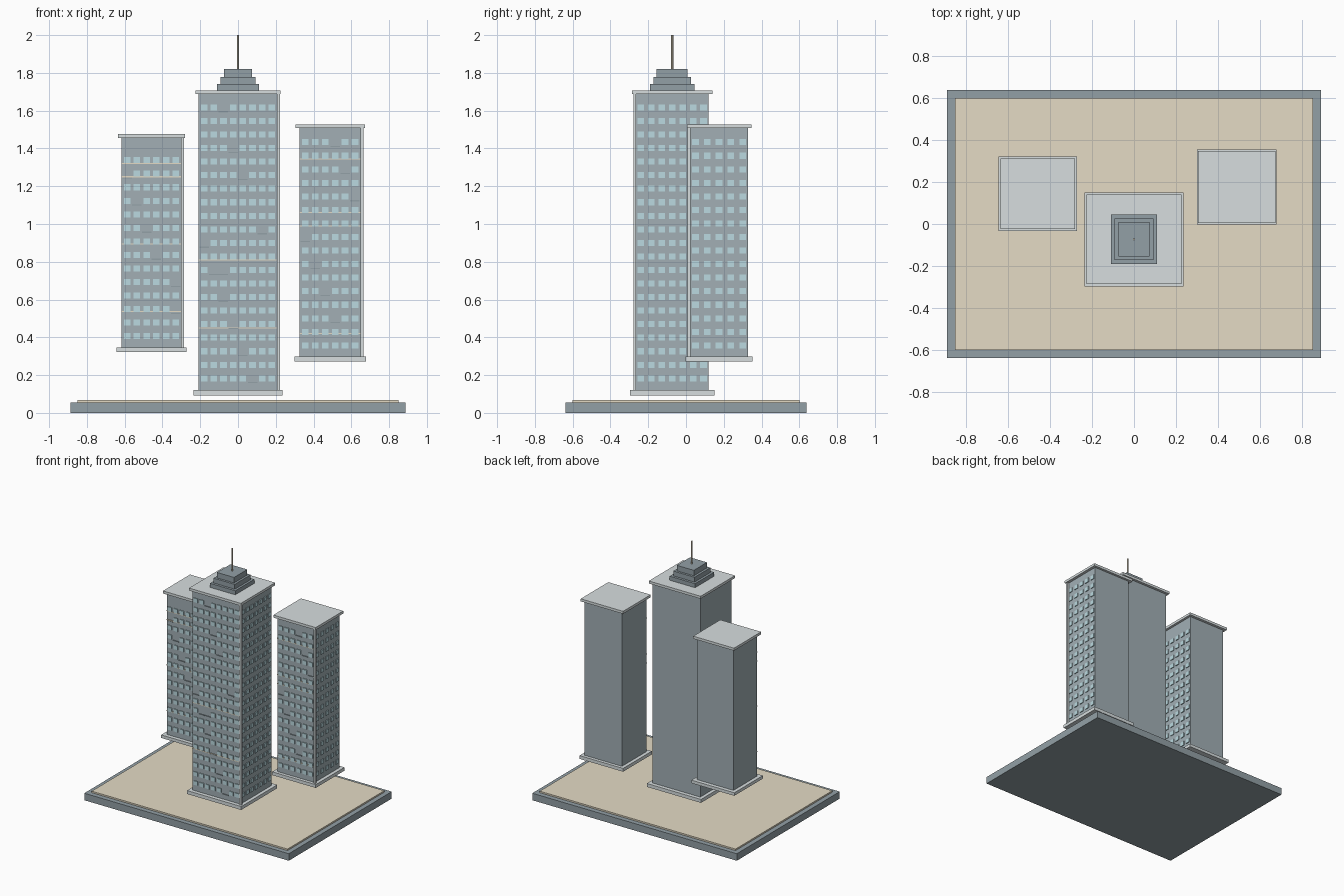
import bpy, bmesh
from mathutils import Matrix, Vector

if "Cube" in bpy.data.objects:
    bpy.data.objects.remove(bpy.data.objects["Cube"])


def material(name, rgb):
    m = bpy.data.materials.new(name)
    m.diffuse_color = (*rgb, 1)
    m.use_nodes = True
    m.node_tree.nodes["Principled BSDF"].inputs["Base Color"].default_value = m.diffuse_color
    return m


WALL = material("wall_slate", (0.36, 0.43, 0.46))
DARK = material("dark_slate", (0.29, 0.35, 0.38))
TRIM = material("pale_trim", (0.68, 0.73, 0.74))
GLASS = material("window_glass", (0.50, 0.70, 0.75))
SAND = material("sand", (0.78, 0.71, 0.56))


def boxes(name, mat, items):
    """One object made of boxes, each given as (x0, x1, y0, y1, z0, z1)."""
    bm = bmesh.new()
    for x0, x1, y0, y1, z0, z1 in items:
        centre = Vector((x0 + x1, y0 + y1, z0 + z1)) / 2
        size = Matrix.Diagonal((x1 - x0, y1 - y0, z1 - z0, 1))
        bmesh.ops.create_cube(bm, size=1, matrix=Matrix.Translation(centre) @ size)
    me = bpy.data.meshes.new(name)
    bm.to_mesh(me)
    bm.free()
    me.materials.append(mat)
    ob = bpy.data.objects.new(name, me)
    bpy.context.collection.objects.link(ob)
    return ob


def block(cx, cy, hx, hy, z0, z1):
    return (cx - hx, cx + hx, cy - hy, cy + hy, z0, z1)


def tower(name, c, body, foot, cap, z, rows, row_z, cols, step, blanks, bands):
    cx, cy = c
    hx, hy = body
    z_foot, z_body, z_cap, z_top = z
    boxes(name + "_body", WALL, [block(cx, cy, hx, hy, z_body, z_cap)])
    boxes(name + "_foot_slab", TRIM, [block(cx, cy, *foot, z_foot, z_body)])
    boxes(name + "_roof_slab", TRIM, [block(cx, cy, *cap, z_cap, z_top)])
    # pale post on the front right corner
    fx, fy = cx + hx, cy - hy
    boxes(name + "_corner_post", TRIM,
          [(fx - 0.002, fx + 0.014, fy - 0.013, fy + 0.002, z_body, z_cap)])
    # windows on the front and right faces, with some front bays left blank
    panes, panels = [], []
    d, w, h = 0.006, 0.0175, 0.016
    for r in range(rows):
        zc = row_z - r * 0.0717
        for i in range(cols[0]):
            x = cx + (i - (cols[0] - 1) / 2) * step[0]
            if (r, i) in blanks:
                panels.append((x - 0.025, x + 0.025, fy - d, fy + 0.002, zc - 0.026, zc - 0.020))
            else:
                panes.append((x - w, x + w, fy - d, fy + 0.002, zc - h, zc + h))
        for i in range(cols[1]):
            y = cy + (i - (cols[1] - 1) / 2) * step[1]
            panes.append((fx - 0.002, fx + d, y - w, y + w, zc - h, zc + h))
    boxes(name + "_windows", GLASS, panes)
    boxes(name + "_ledges", DARK, panels)
    # thin sand coloured floor bands
    boxes(name + "_floor_bands", SAND,
          [(cx - hx, cx + hx, fy - 0.005, fy + 0.002, b - 0.003, b + 0.003) for b in bands])


# base plate and ground inlay
boxes("base_plate", DARK, [block(0, 0, 0.888, 0.638, 0, 0.055)])
boxes("ground_inlay", SAND, [block(0, 0, 0.85, 0.60, 0.05, 0.067)])

# three towers
tower("centre_tower", (0, -0.073), (0.208, 0.193), (0.235, 0.223), (0.225, 0.213),
      (0.093, 0.12, 1.688, 1.708), 21, 1.617, (8, 7), (0.0513, 0.0553),
      {(0, 2), (3, 3), (5, 4), (9, 6), (10, 0), (12, 1), (12, 2), (14, 2), (16, 3), (18, 4), (20, 5)},
      (0.81, 0.45))
tower("left_tower", (-0.458, 0.144), (0.158, 0.147), (0.186, 0.177), (0.177, 0.168),
      (0.323, 0.347, 1.456, 1.476), 14, 1.338, (6, 5), (0.0517, 0.0600),
      {(1, 0), (3, 1), (5, 2), (7, 3), (9, 5), (11, 5)},
      (1.32, 1.25, 0.895, 0.537))
tower("right_tower", (0.488, 0.175), (0.162, 0.153), (0.189, 0.178), (0.184, 0.171),
      (0.272, 0.298, 1.507, 1.527), 16, 1.433, (6, 5), (0.0525, 0.0625),
      {(0, 3), (2, 4), (4, 5), (7, 0), (9, 1), (11, 2), (13, 3)},
      (1.345, 1.06, 0.99, 0.42))

# stepped crown on the centre tower
boxes("stepped_crown", DARK, [
    block(0, -0.073, 0.110, 0.118, 1.705, 1.740),
    block(0, -0.073, 0.092, 0.099, 1.740, 1.778),
    block(0, -0.073, 0.074, 0.082, 1.778, 1.821)])

# antenna
bpy.ops.mesh.primitive_cylinder_add(vertices=12, radius=0.0055, depth=0.18,
                                    location=(0, -0.073, 1.91))
bpy.context.object.name = "antenna"
bpy.context.object.data.materials.append(SAND)
bpy.ops.object.shade_smooth_by_angle()
